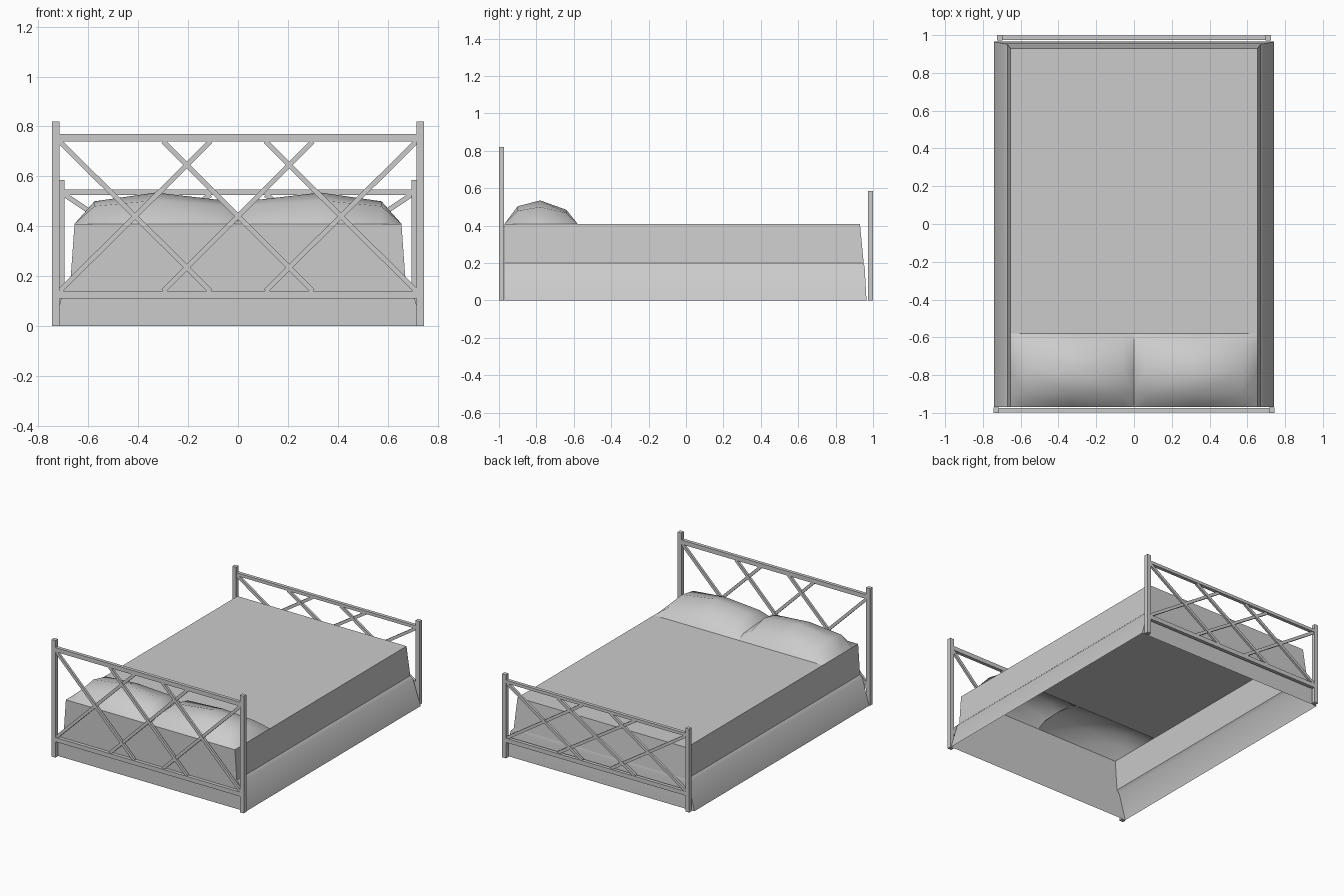
import bpy, bmesh, math
from mathutils import Vector, Matrix

if "Cube" in bpy.data.objects:
    bpy.data.objects.remove(bpy.data.objects["Cube"], do_unlink=True)

GREY = (0.6, 0.6, 0.6, 1)
grey = bpy.data.materials.new("light grey")
grey.use_nodes = True
grey.diffuse_color = GREY
grey.node_tree.nodes["Principled BSDF"].inputs["Base Color"].default_value = GREY


def finish(name, bm, smooth=None):
    bmesh.ops.recalc_face_normals(bm, faces=bm.faces)
    mesh = bpy.data.meshes.new(name)
    bm.to_mesh(mesh)
    bm.free()
    mesh.materials.append(grey)
    obj = bpy.data.objects.new(name, mesh)
    bpy.context.collection.objects.link(obj)
    if smooth:
        bpy.ops.object.select_all(action='DESELECT')
        obj.select_set(True)
        bpy.context.view_layer.objects.active = obj
        bpy.ops.object.shade_smooth_by_angle(angle=math.radians(smooth))
    return obj


def bar(name, start, end, width, depth, y):
    """Straight bar in an upright plane, from (x, z) to (x, z)."""
    a, b = Vector((start[0], y, start[1])), Vector((end[0], y, end[1]))
    along = b - a
    turn = Matrix.Rotation(-math.atan2(along.z, along.x), 4, 'Y')
    size = Matrix.Diagonal((along.length, depth, width, 1))
    bm = bmesh.new()
    bmesh.ops.create_cube(bm, size=1, matrix=Matrix.Translation((a + b) / 2) @ turn @ size)
    finish(name, bm)


def end_frame(name, y, post_x, post_top, rail_low, rail_high):
    """Posts, two rails and a lattice of crossed bars."""
    low, high = 0.14, rail_low
    for side, sx in (("left", 1), ("right", -1)):
        bar(f"{name}_{side}_post", (sx * post_x, 0), (sx * post_x, post_top), 0.03, 0.028, y)
    mid = (rail_low + rail_high) / 2
    bar(f"{name}_top_rail", (-post_x, mid), (post_x, mid), rail_high - rail_low, 0.024, y)
    bar(f"{name}_bottom_rail", (-post_x, 0.125), (post_x, 0.125), 0.03, 0.024, y)
    reach = post_x - 0.015
    for i, (x0, x1) in enumerate(((-reach, -0.11), (-0.3, 0.3), (0.11, reach))):
        bar(f"{name}_rising_bar_{i}", (x0, low), (x1, high), 0.02, 0.016, y + 0.002)
        bar(f"{name}_falling_bar_{i}", (x0, high), (x1, low), 0.02, 0.016, y - 0.002)


end_frame("headboard", -0.986, 0.73, 0.82, 0.74, 0.77)
end_frame("footboard", 0.986, 0.71, 0.585, 0.526, 0.547)

# Mattress and flared skirt: a hollow shell open at the bottom
HEAD, PILLOW_FOOT, TOP = -0.97, -0.58, 0.41


def walls(name, rings, cover=False):
    bm = bmesh.new()
    loops = []
    for half, foot, z in rings:
        loops.append([bm.verts.new(p) for p in (
            (-half, HEAD, z), (half, HEAD, z), (half, foot, z), (-half, foot, z))])
    for a, b in zip(loops, loops[1:]):
        for i in range(4):
            j = (i + 1) % 4
            bm.faces.new((a[i], a[j], b[j], b[i]))
    if cover:
        half = rings[-1][0]
        near = [bm.verts.new((x, PILLOW_FOOT, TOP)) for x in (-half, half)]
        bm.faces.new((near[0], near[1], loops[-1][2], loops[-1][3]))
    finish(name, bm, 30)


walls("mattress", [(0.67, 0.95, 0.2), (0.655, 0.93, TOP)], cover=True)
walls("bed_skirt", [(0.74, 0.965, 0), (0.688, 0.955, 0.18), (0.67, 0.95, 0.2)])

# Two pillows, domed sheets closing the head end of the mattress
across = [0, 0.06, 0.33, 0.575, 0.655]
lengthwise = [HEAD, -0.9, -0.78, -0.64, PILLOW_FOOT]
rise_x = [0.3, 0.75, 1, 0.72, 0]
rise_y = [0, 0.75, 1, 0.6, 0]
for side, sx in (("left", 1), ("right", -1)):
    bm = bmesh.new()
    grid = []
    for x, rx in zip(across, rise_x):
        grid.append([bm.verts.new((sx * x, y, TOP + 0.125 * min(rx, 1) * ry ** (0.5 + rx / 2)))
                     for y, ry in zip(lengthwise, rise_y)])
    for a, b in zip(grid, grid[1:]):
        for j in range(4):
            bm.faces.new((a[j], b[j], b[j + 1], a[j + 1]))
    pillow = finish(f"{side}_pillow", bm, 60)
    # open sheets need their normals facing up
    if sum(p.normal.z for p in pillow.data.polygons) < 0:
        pillow.data.flip_normals()
